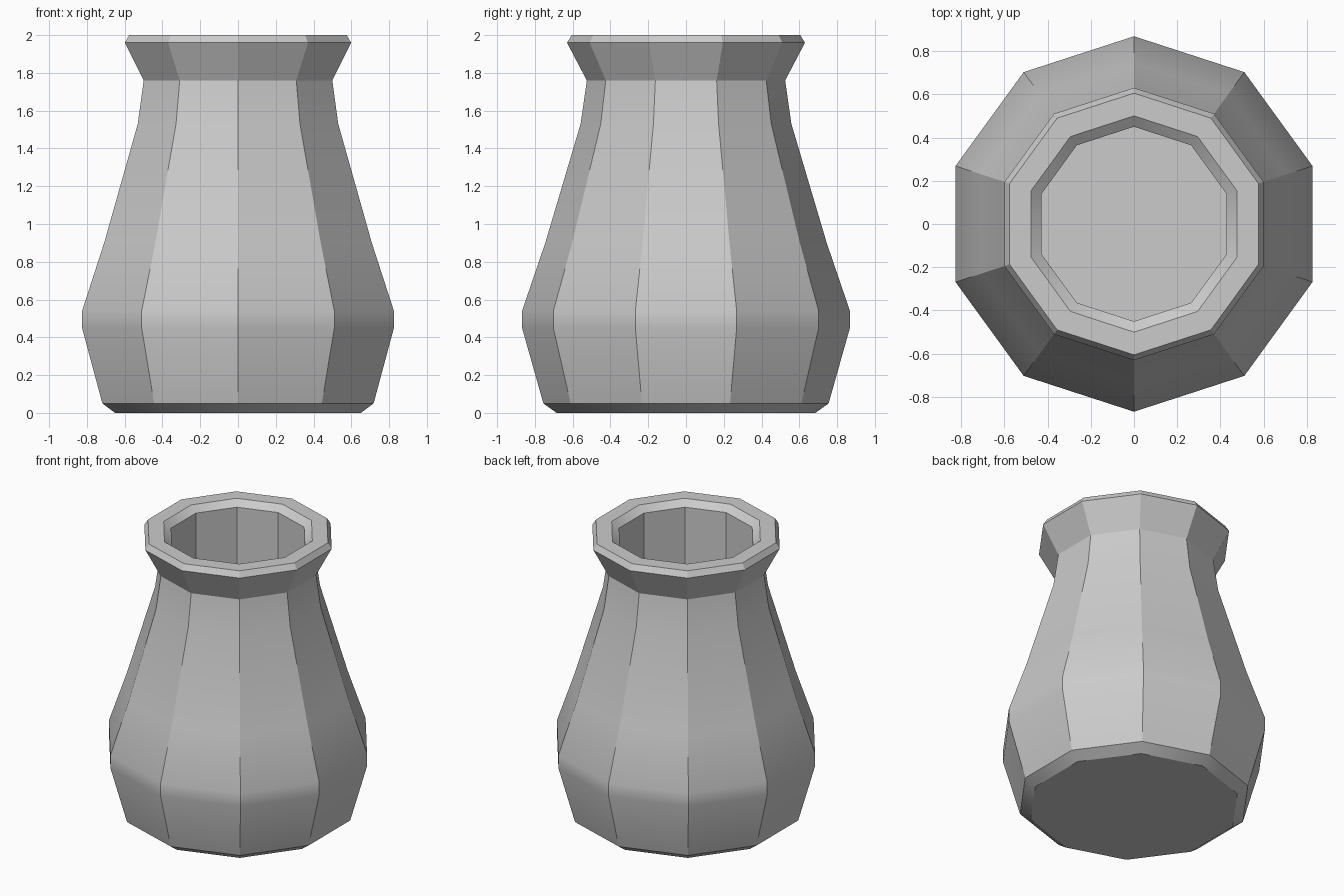
import bpy, bmesh, math

if "Cube" in bpy.data.objects:
    bpy.data.objects.remove(bpy.data.objects["Cube"])

SIDES = 10
# Outer wall from base to lip, then the inner hole (corner radius, height)
PROFILE = [
    (0.685, 0.0), (0.755, 0.05), (0.868, 0.45), (0.868, 0.54),
    (0.745, 0.90), (0.558, 1.53), (0.525, 1.76), (0.63, 1.96),
    (0.605, 2.0), (0.50, 2.0), (0.45, 1.96), (0.45, 0.10),
]


def lathe(name, profile, sides):
    bm = bmesh.new()
    rings = []
    for r, z in profile:
        ring = []
        for i in range(sides):
            a = math.pi / 2 + i * math.tau / sides
            ring.append(bm.verts.new((r * math.cos(a), r * math.sin(a), z)))
        rings.append(ring)
    for low, high in zip(rings, rings[1:]):
        for i in range(sides):
            j = (i + 1) % sides
            bm.faces.new((low[i], low[j], high[j], high[i]))
    # Underside and inner floor
    bm.faces.new(rings[0][::-1])
    bm.faces.new(rings[-1])
    bmesh.ops.recalc_face_normals(bm, faces=bm.faces)
    mesh = bpy.data.meshes.new(name)
    bm.to_mesh(mesh)
    bm.free()
    obj = bpy.data.objects.new(name, mesh)
    bpy.context.collection.objects.link(obj)
    return obj


# Ten-sided vase with flared lip
vase = lathe("vase", PROFILE, SIDES)
bpy.context.view_layer.objects.active = vase
vase.select_set(True)
bpy.ops.object.shade_smooth_by_angle(angle=math.radians(30))
